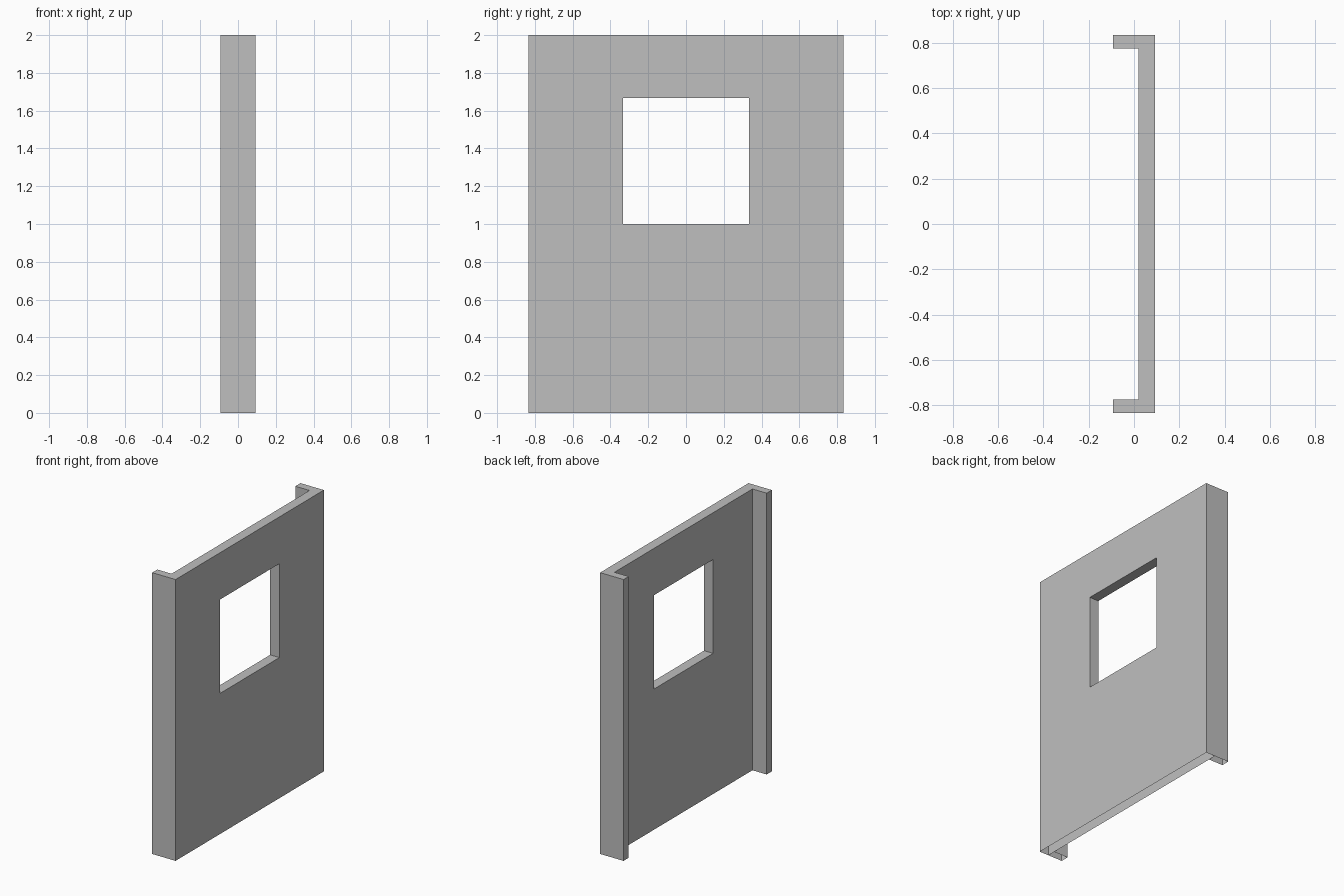
import bpy, bmesh
from mathutils import Vector

cube = bpy.data.objects.get("Cube")
if cube:
    bpy.data.objects.remove(cube, do_unlink=True)

# Overall sizes
HEIGHT, HALF_WIDTH, HALF_DEPTH = 2.0, 0.833, 0.092
PANEL_BACK, FLANGE_INNER = 0.02, 0.775
WINDOW_HALF, SILL, LINTEL = 0.333, 1.0, 1.667

grey = bpy.data.materials.new("light_grey")
grey.use_nodes = True
grey.diffuse_color = (0.52, 0.52, 0.52, 1)
grey.node_tree.nodes["Principled BSDF"].inputs["Base Color"].default_value = grey.diffuse_color


def extruded_sheet(name, ys, zs, x0, x1, skip=None, open_joint=False):
    """Sheet of cells in the YZ plane, thickened along X, with an open underside."""
    bm = bmesh.new()
    grid = [[bm.verts.new((x0, y, z)) for z in zs] for y in ys]
    for i in range(len(ys) - 1):
        for j in range(len(zs) - 1):
            if (i, j) != skip:
                bm.faces.new((grid[i][j], grid[i + 1][j], grid[i + 1][j + 1], grid[i][j + 1]))
    result = bmesh.ops.extrude_face_region(bm, geom=bm.faces[:])
    moved = [g for g in result["geom"] if isinstance(g, bmesh.types.BMVert)]
    bmesh.ops.translate(bm, verts=moved, vec=Vector((x1 - x0, 0, 0)))
    bmesh.ops.recalc_face_normals(bm, faces=bm.faces[:])
    # Remove the underside, and the hidden joint face where asked
    unwanted = [f for f in bm.faces
                if f.calc_center_median().z < 0.001
                or (open_joint and f.normal.x > 0.9)]
    bmesh.ops.delete(bm, geom=unwanted, context="FACES")
    mesh = bpy.data.meshes.new(name)
    bm.to_mesh(mesh)
    bm.free()
    mesh.materials.append(grey)
    obj = bpy.data.objects.new(name, mesh)
    bpy.context.collection.objects.link(obj)
    return obj


# Wall panel with a square window opening
extruded_sheet("wall_panel",
               [-HALF_WIDTH, -WINDOW_HALF, WINDOW_HALF, HALF_WIDTH],
               [0, SILL, LINTEL, HEIGHT],
               PANEL_BACK, HALF_DEPTH, skip=(1, 1))

# Return flanges at both ends
for name, side in (("front_flange", -1), ("back_flange", 1)):
    extruded_sheet(name, sorted((side * FLANGE_INNER, side * HALF_WIDTH)),
                   [0, HEIGHT], -HALF_DEPTH, PANEL_BACK, open_joint=True)
